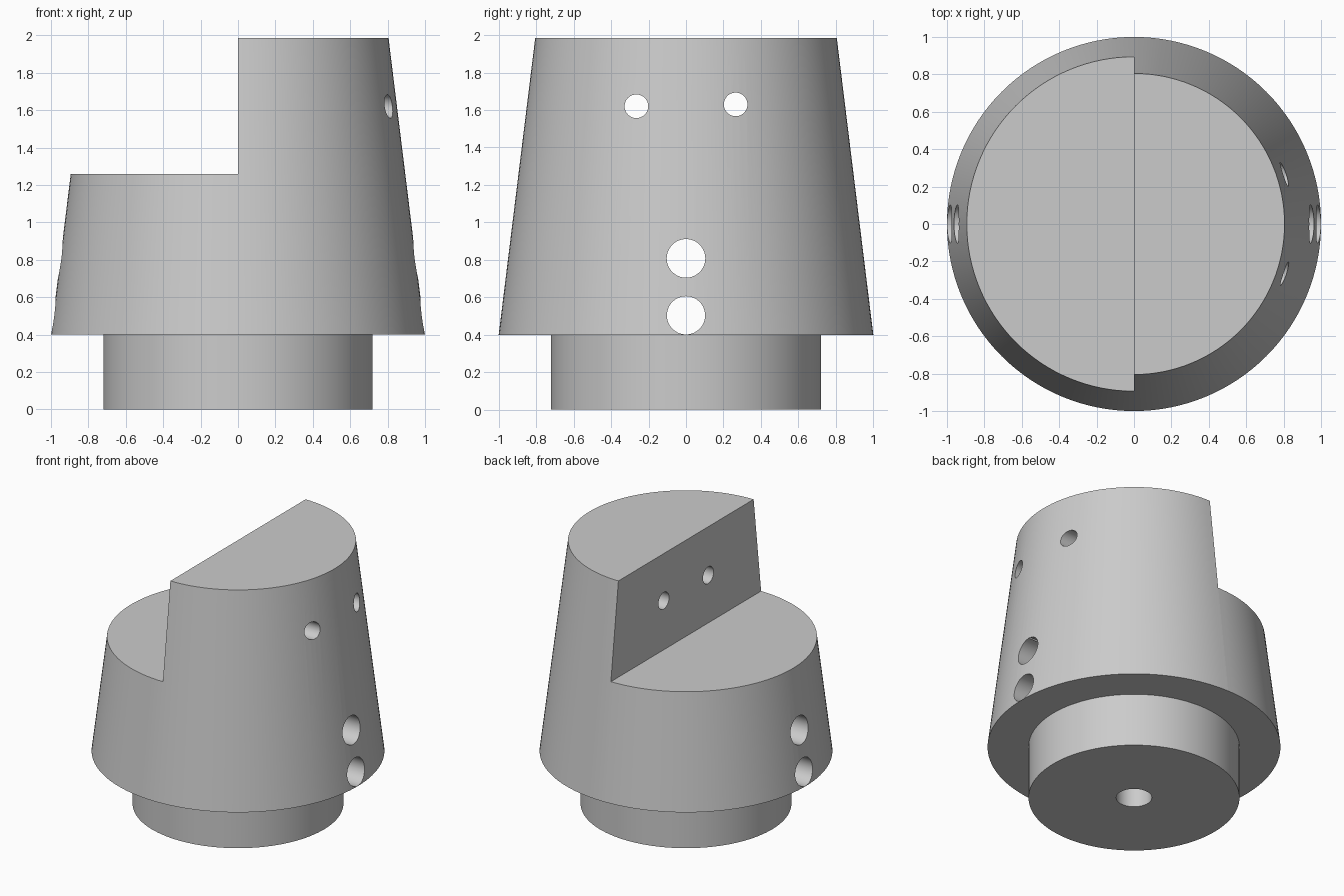
import bpy
import bmesh
import math
from mathutils import Matrix, Vector

cube = bpy.data.objects.get("Cube")
if cube:
    bpy.data.objects.remove(cube, do_unlink=True)

grey = bpy.data.materials.new("plain grey")
grey.use_nodes = True
grey.diffuse_color = (0.6, 0.6, 0.6, 1)
grey.node_tree.nodes["Principled BSDF"].inputs["Base Color"].default_value = (0.6, 0.6, 0.6, 1)

TOP, STEP, COLLAR = 1.985, 1.26, 0.4


def add_object(name, bm):
    bmesh.ops.recalc_face_normals(bm, faces=bm.faces)
    mesh = bpy.data.meshes.new(name)
    bm.to_mesh(mesh)
    bm.free()
    mesh.materials.append(grey)
    obj = bpy.data.objects.new(name, mesh)
    bpy.context.collection.objects.link(obj)
    return obj


def cylinder(name, radius, length, centre, axis):
    bm = bmesh.new()
    turn = Vector((0, 0, 1)).rotation_difference(Vector(axis)).to_matrix().to_4x4()
    bmesh.ops.create_cone(bm, cap_ends=True, segments=48, radius1=radius, radius2=radius,
                          depth=length, matrix=Matrix.Translation(centre) @ turn)
    return add_object(name, bm)


def box(name, size, centre):
    bm = bmesh.new()
    bmesh.ops.create_cube(bm, size=1, matrix=Matrix.Translation(centre) @ Matrix.Diagonal((*size, 1)))
    return add_object(name, bm)


def lathe(name, profile, segments=128):
    # Rings joined by quads, closed with flat end caps
    bm = bmesh.new()
    rings = []
    for r, z in profile:
        angles = [math.tau * i / segments for i in range(segments)]
        rings.append([bm.verts.new((r * math.cos(a), r * math.sin(a), z)) for a in angles])
    for low, high in zip(rings, rings[1:]):
        for i in range(segments):
            j = (i + 1) % segments
            bm.faces.new((low[i], low[j], high[j], high[i]))
    bm.faces.new(rings[0])
    bm.faces.new(rings[-1])
    return add_object(name, bm)


# Tapered body with its narrower round spigot below
body = lathe("tapered_body", [(0.72, 0), (0.72, COLLAR), (1, COLLAR), (0.805, TOP)])

# Half step, two large cross holes, two small holes and the bottom hole
cutters = [
    box("step_cutter", (2, 3, 2), (-1, 0, STEP + 1)),
    cylinder("lower_cross_hole", 0.102, 3, (0, 0, 0.504), (1, 0, 0)),
    cylinder("upper_cross_hole", 0.103, 3, (0, 0, 0.808), (1, 0, 0)),
    cylinder("small_hole_front", 0.063, 3, (0, -0.265, 1.62), (1, 0, 0)),
    cylinder("small_hole_back", 0.063, 3, (0, 0.265, 1.63), (1, 0, 0)),
    cylinder("bottom_hole", 0.122, 0.8, (0, 0, 0), (0, 0, 1)),
]
for cutter in cutters:
    cut = body.modifiers.new(cutter.name, "BOOLEAN")
    cut.operation = "DIFFERENCE"
    cut.solver = "EXACT"
    cut.object = cutter

bpy.ops.object.select_all(action="DESELECT")
bpy.context.view_layer.objects.active = body
body.select_set(True)
for cut in list(body.modifiers):
    bpy.ops.object.modifier_apply(modifier=cut.name)
for cutter in cutters:
    bpy.data.objects.remove(cutter, do_unlink=True)

bpy.ops.object.shade_smooth_by_angle(angle=math.radians(30))
